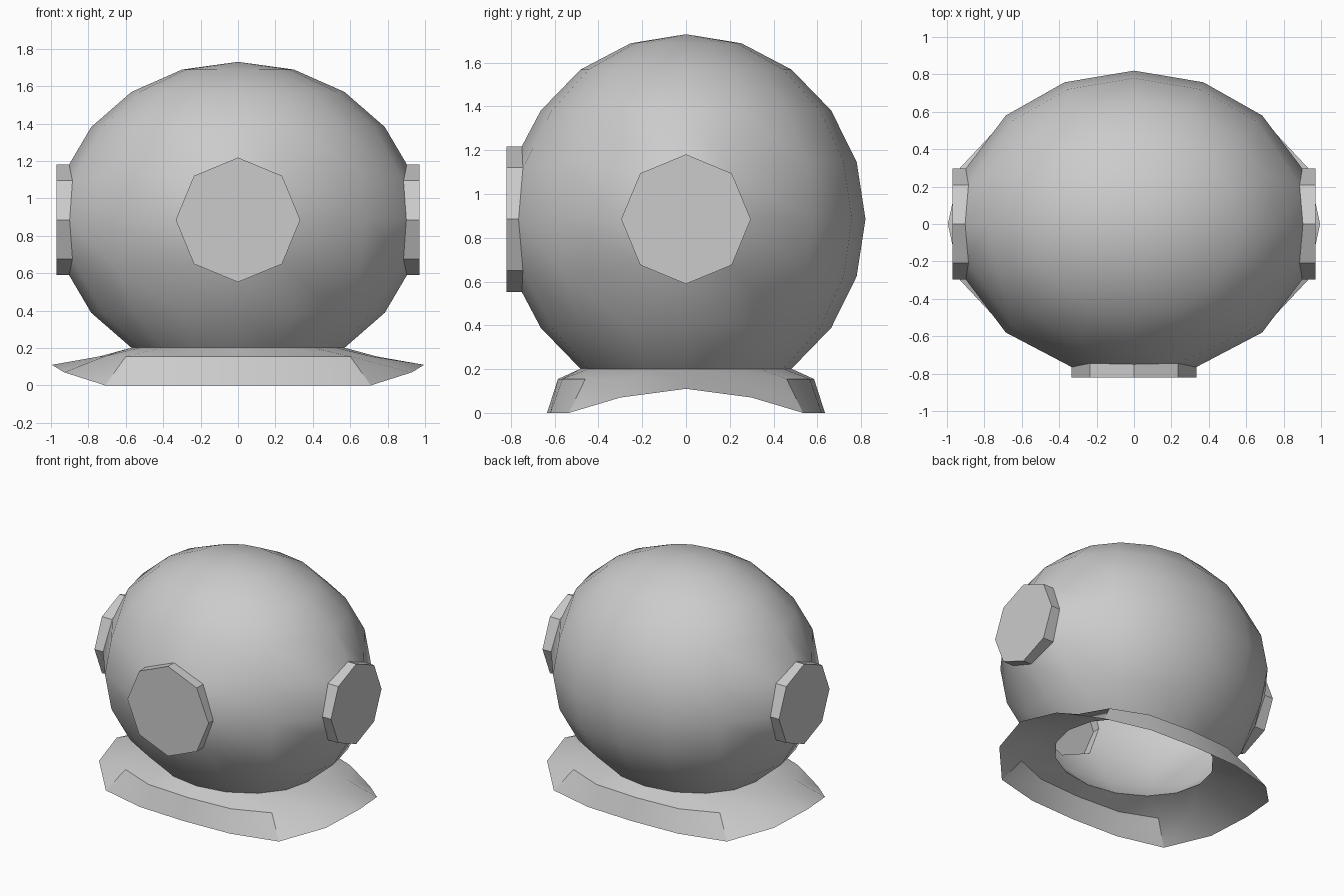
import bpy, bmesh
from math import pi, cos, sin, atan2, radians
from mathutils import Vector

if "Cube" in bpy.data.objects:
    bpy.data.objects.remove(bpy.data.objects["Cube"])

CZ = 0.885                      # height of dome centre
RX, RY, RZ = 0.97, 0.82, 0.845  # dome radii


def finish(name, bm):
    bmesh.ops.recalc_face_normals(bm, faces=bm.faces[:])
    mesh = bpy.data.meshes.new(name)
    bm.to_mesh(mesh)
    bm.free()
    ob = bpy.data.objects.new(name, mesh)
    bpy.context.collection.objects.link(ob)
    bpy.ops.object.select_all(action='DESELECT')
    ob.select_set(True)
    bpy.context.view_layer.objects.active = ob
    bpy.ops.object.shade_smooth_by_angle(angle=radians(30))


def add_window(bm, out, radius, face_dist, depths):
    """Round off the faces around one dome vertex and pull them out as a flat octagon."""
    centre = Vector((0, 0, CZ))
    side = Vector((0, 0, 1)).cross(out)
    tip = centre + Vector((out.x * RX, out.y * RY, 0))
    hub = min(bm.verts, key=lambda v: (v.co - tip).length)
    rim = {}
    for v in {v for f in hub.link_faces for v in f.verts if v is not hub}:
        d = v.co - centre
        rim[round(atan2(d.z, d.dot(side)) / (pi / 4)) % 8] = v
    bmesh.ops.delete(bm, geom=[hub], context='VERTS')
    cap = []
    for k in range(8):
        a = k * pi / 4
        flat = centre + radius * (side * cos(a) + Vector((0, 0, sin(a))))
        depth = depths[1] if k % 2 else depths[k % 4]
        rim[k].co = flat + out * depth
        cap.append(bm.verts.new(flat + out * face_dist))
    for k in range(8):
        n = (k + 1) % 8
        bm.faces.new((rim[k], rim[n], cap[n], cap[k]))
    bm.faces.new(cap)


# Dome: ellipsoid with open neck and three raised windows
bm = bmesh.new()
bmesh.ops.create_uvsphere(bm, u_segments=16, v_segments=10, radius=1)
low = [v for v in bm.verts if v.co.z < -0.85]
bmesh.ops.delete(bm, geom=low, context='VERTS')
for v in bm.verts:
    v.co = (v.co.x * RX, v.co.y * RY, v.co.z * RZ + CZ)
add_window(bm, Vector((0, -1, 0)), 0.333, 0.82, (0.765, 0.745, 0.75))
add_window(bm, Vector((1, 0, 0)), 0.296, 0.97, (0.90, 0.885, 0.903))
add_window(bm, Vector((-1, 0, 0)), 0.296, 0.97, (0.90, 0.885, 0.903))
finish("helmet_dome", bm)

# Collar: three 16-point rings, given as one quarter and mirrored
k = 0.588
top = [(RX * k * cos(i * pi / 8), RY * k * sin(i * pi / 8), CZ - RZ * 0.809) for i in range(5)]
mid = [(0.74, 0, 0.155), (0.715, 0.26, 0.155), (0.60, 0.46, 0.155),
       (0.34, 0.565, 0.155), (0, 0.585, 0.155)]
rim = [(0.995, 0, 0.11), (0.93, 0.30, 0.07), (0.71, 0.535, 0),
       (0.37, 0.62, 0), (0, 0.635, 0)]


def full_ring(q):
    half = q + [(-x, y, z) for x, y, z in q[-2::-1]]
    return half + [(x, -y, z) for x, y, z in half[-2:0:-1]]


bm = bmesh.new()
rings = [[bm.verts.new(p) for p in full_ring(q)] for q in (top, mid, rim)]
for a, b in zip(rings, rings[1:]):
    for i in range(16):
        j = (i + 1) % 16
        bm.faces.new((a[i], b[i], b[j], a[j]))
finish("collar", bm)
